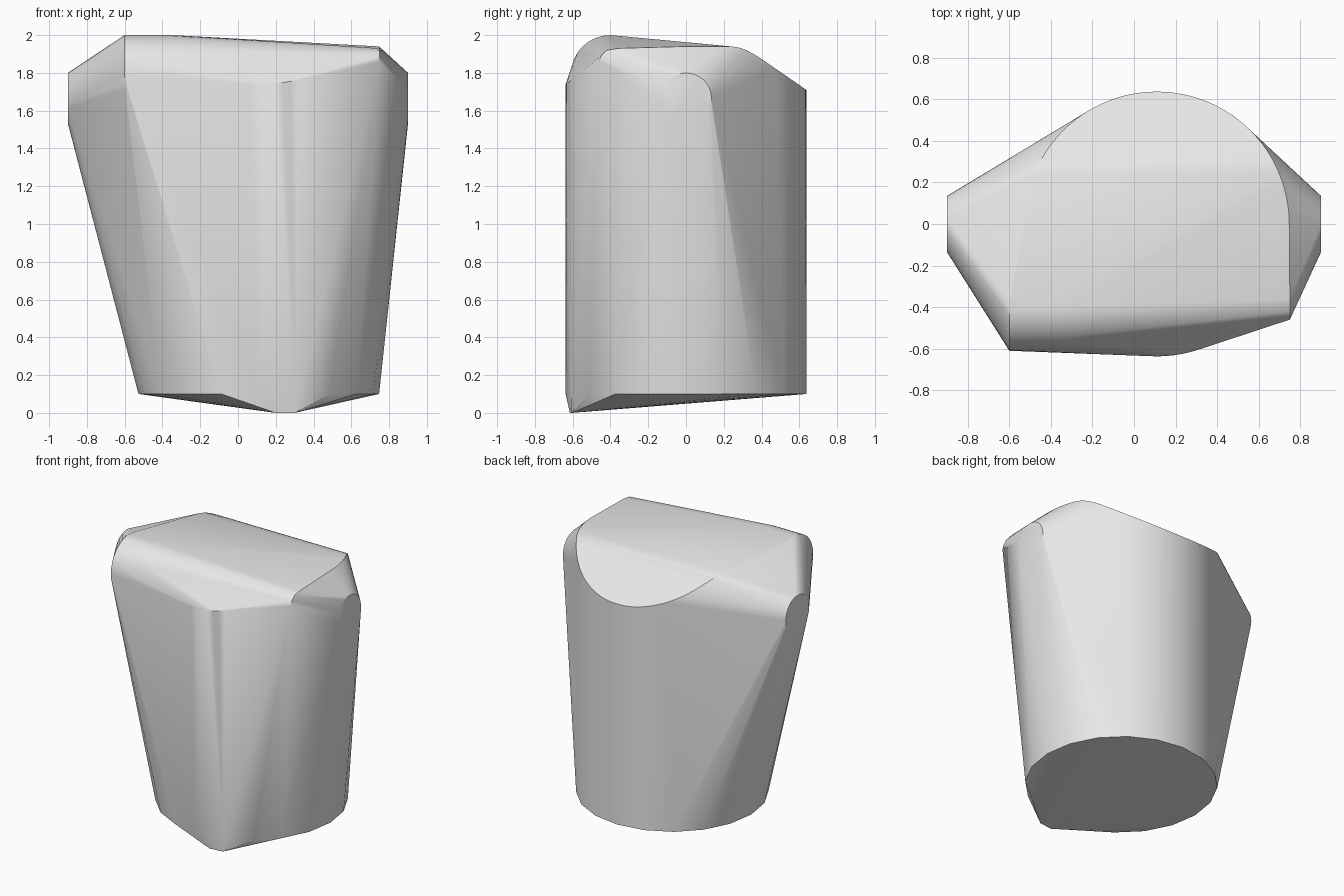
import bpy, bmesh
from math import sin, cos, pi, radians

cube = bpy.data.objects.get("Cube")
if cube:
    bpy.data.objects.remove(cube, do_unlink=True)

CX, R = 0.11, 0.637      # body axis and radius
FLOOR, TOP = 0.10, 1.94


def disc(x, y, z, r, n=32):
    """Ring of points facing along x."""
    return [(x, y + r * cos(2 * pi * i / n), z + r * sin(2 * pi * i / n)) for i in range(n)]


def rim_height(y):
    """Crown of the body: flat middle, rounded shoulder, slopes to front and back."""
    if y < 0:
        return min(TOP - 0.01, 1.74 + 0.70 * (y + R))
    slope = 1.71 + 0.69 * (R - y)
    if y < 0.23:
        return TOP
    if y < 0.37:
        return TOP - 0.69 * (y - 0.23) ** 2 / 0.28
    return min(TOP, slope)


points = []

# Round body: faceted foot ring and fine shaped rim
for i in range(20):
    a = 2 * pi * i / 20
    points.append((CX + R * cos(a), R * sin(a), FLOOR))
for i in range(96):
    a = 2 * pi * i / 96
    y = R * sin(a)
    points.append((CX + R * cos(a), y, rim_height(y)))

# Small round ends on both sides
for x in (-0.9, 0.9):
    points += disc(x, 0, 1.665, 0.135)

# Large round shoulder at the front
for x in (-0.6, -0.35):
    points += disc(x, -0.40, 1.79, 0.21)

# Rounded corner opposite the shoulder
points += [(0.75, -0.46, 1.86), (0.75, -0.45, 1.89),
           (0.75, -0.42, 1.92), (0.75, -0.36, 1.93)]

# Lowest tip under the front
points += [(0.20, -0.615, 0), (0.30, -0.605, 0)]

# Shrink-wrap everything in one convex shell
bm = bmesh.new()
for p in points:
    bm.verts.new(p)
result = bmesh.ops.convex_hull(bm, input=bm.verts[:])
loose = [v for v in bm.verts if not v.link_faces]
bmesh.ops.delete(bm, geom=loose, context='VERTS')
bmesh.ops.dissolve_limit(bm, angle_limit=radians(0.3), verts=bm.verts[:], edges=bm.edges[:])
bmesh.ops.recalc_face_normals(bm, faces=bm.faces[:])
mesh = bpy.data.meshes.new("body_shell")
bm.to_mesh(mesh)
bm.free()

shell = bpy.data.objects.new("body_shell", mesh)
bpy.context.collection.objects.link(shell)

# Plain grey material
grey = bpy.data.materials.new("light_grey")
grey.use_nodes = True
colour = (0.8, 0.8, 0.8, 1)
grey.diffuse_color = colour
grey.node_tree.nodes["Principled BSDF"].inputs["Base Color"].default_value = colour
mesh.materials.append(grey)

bpy.ops.object.select_all(action='DESELECT')
shell.select_set(True)
bpy.context.view_layer.objects.active = shell
bpy.ops.object.shade_smooth_by_angle(angle=radians(30))
